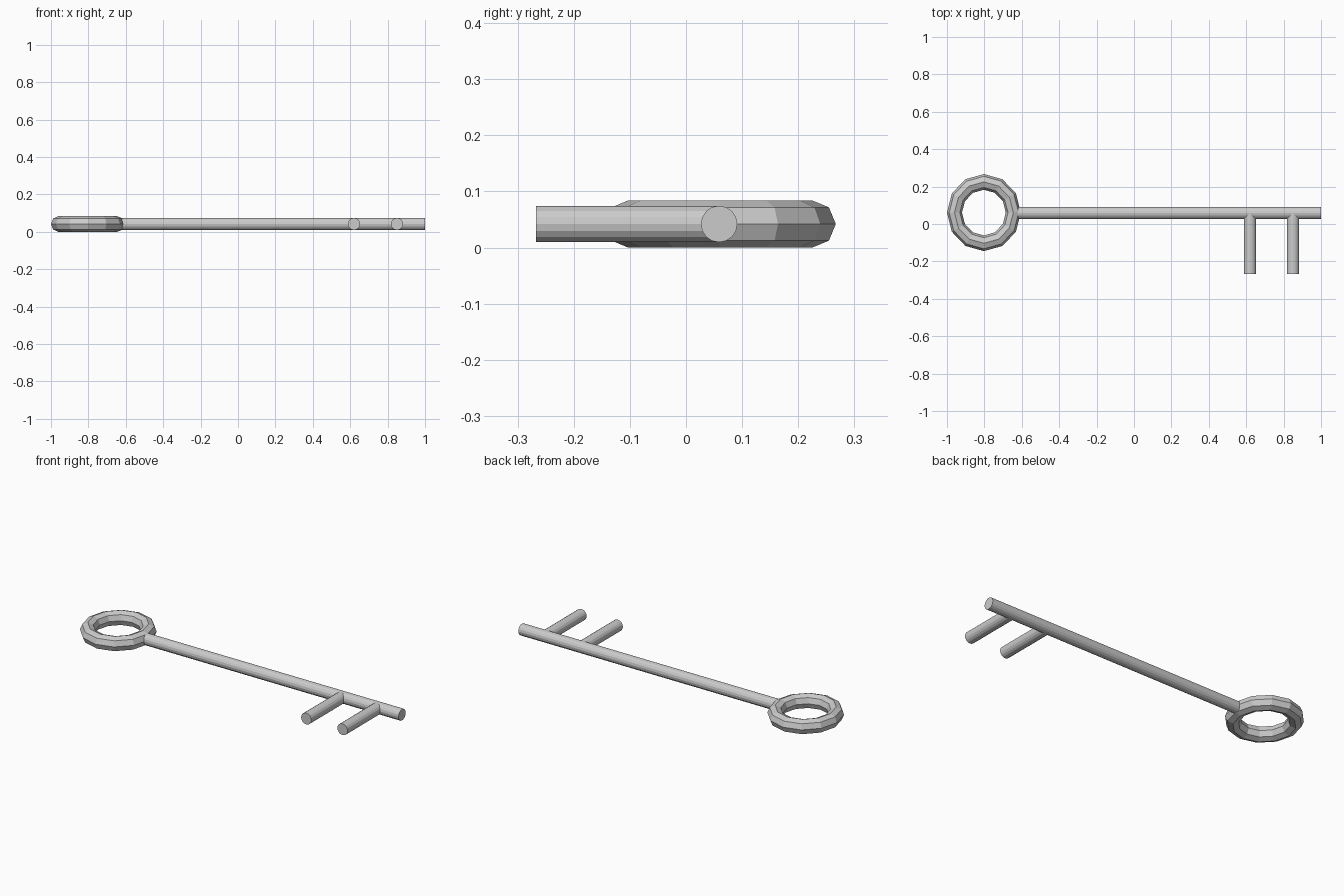
import bpy
from math import pi
from mathutils import Vector

if "Cube" in bpy.data.objects:
    bpy.data.objects.remove(bpy.data.objects["Cube"])

Z, Y = 0.042, 0.059   # height and y of the key's axis
R = 0.0325            # rod radius


def rod(name, start, end):
    a, b = Vector(start), Vector(end)
    d = b - a
    bpy.ops.mesh.primitive_cylinder_add(
        vertices=16, radius=R, depth=d.length, location=(a + b) / 2,
        rotation=d.to_track_quat('Z', 'Y').to_euler())
    bpy.context.object.name = name


# ring handle: low-poly torus, slightly narrower along x
bpy.ops.mesh.primitive_torus_add(
    major_segments=12, minor_segments=8, major_radius=0.164,
    minor_radius=0.042, location=(-0.8025, 0.061, Z))
ring = bpy.context.object
ring.name = "ring_handle"
ring.scale.x = 0.959

# long shaft
rod("shaft", (-0.62, Y, Z), (1.0, Y, Z))

# two teeth
for i, x in enumerate((0.62, 0.85)):
    rod(f"tooth_{i + 1}", (x, Y, Z), (x, -0.267, Z))
